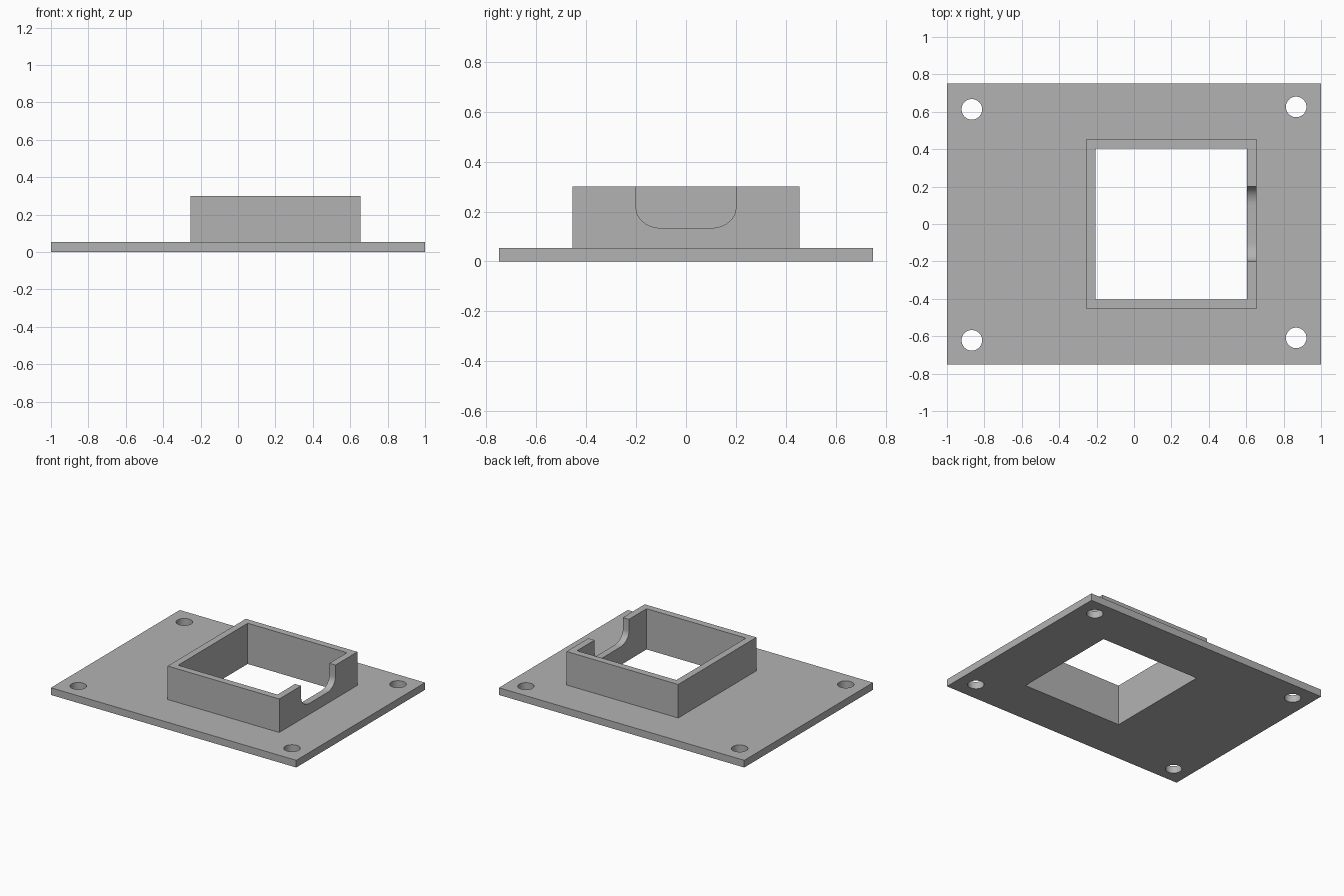
import bpy, bmesh, math
from mathutils import Matrix, Vector

cube = bpy.data.objects.get("Cube")
if cube:
    bpy.data.objects.remove(cube, do_unlink=True)

# Sizes
PLATE_TOP, RIM_TOP = 0.053, 0.3
BAY_X = 0.2              # the collar sits off centre
OUTER, INNER = 0.455, 0.405

grey = bpy.data.materials.new("plain grey")
grey.use_nodes = True
GREY = (0.45, 0.45, 0.45, 1)
grey.diffuse_color = GREY
grey.node_tree.nodes["Principled BSDF"].inputs["Base Color"].default_value = GREY


def finish(name, bm):
    bmesh.ops.recalc_face_normals(bm, faces=bm.faces)
    mesh = bpy.data.meshes.new(name)
    bm.to_mesh(mesh)
    bm.free()
    mesh.materials.append(grey)
    ob = bpy.data.objects.new(name, mesh)
    bpy.context.collection.objects.link(ob)
    return ob


def box(name, x, half_x, half_y, z0, z1):
    bm = bmesh.new()
    place = Matrix.Translation((x, 0, (z0 + z1) / 2))
    size = Matrix.Diagonal((2 * half_x, 2 * half_y, z1 - z0, 1))
    bmesh.ops.create_cube(bm, size=1, matrix=place @ size)
    return finish(name, bm)


def cylinder(name, x, y, radius):
    bm = bmesh.new()
    bmesh.ops.create_cone(bm, cap_ends=True, segments=48, radius1=radius,
                          radius2=radius, depth=0.4,
                          matrix=Matrix.Translation((x, y, 0)))
    return finish(name, bm)


def notch(name, x0, x1, half, bottom, top, rad_y, rad_z, steps=12):
    """U-shaped block with rounded lower corners, extruded along x."""
    pts = [(half, top)]
    for i in range(steps + 1):
        a = math.pi / 2 * i / steps
        pts.append((half - rad_y + rad_y * math.cos(a),
                    bottom + rad_z - rad_z * math.sin(a)))
    pts += [(-y, z) for y, z in reversed(pts)]
    bm = bmesh.new()
    face = bm.faces.new([bm.verts.new((x0, y, z)) for y, z in pts])
    ext = bmesh.ops.extrude_face_region(bm, geom=[face])
    bmesh.ops.translate(bm, vec=Vector((x1 - x0, 0, 0)),
                        verts=[g for g in ext["geom"] if isinstance(g, bmesh.types.BMVert)])
    return finish(name, bm)


def combine(target, tool, operation):
    """Apply a boolean, then drop the tool object."""
    tool.hide_render = True
    mod = target.modifiers.new("boolean", "BOOLEAN")
    mod.operation, mod.object, mod.solver = operation, tool, "EXACT"
    bpy.context.view_layer.objects.active = target
    bpy.ops.object.modifier_apply(modifier=mod.name)
    bpy.data.objects.remove(tool, do_unlink=True)


# Base plate with the raised square collar
plate = box("mounting_plate_with_collar", 0, 1, 0.75, 0, PLATE_TOP)
combine(plate, box("collar", BAY_X, OUTER, OUTER, PLATE_TOP / 2, RIM_TOP), "UNION")

# Square opening through collar and plate
combine(plate, box("opening_cutter", BAY_X, INNER, INNER, -0.2, 0.5), "DIFFERENCE")

# Rounded notch in the collar wall on the +x side
combine(plate, notch("notch_cutter", 0.5, 0.8, 0.2, 0.134, 0.5, 0.1, 0.08), "DIFFERENCE")

# Corner screw holes
for x, y in [(-0.867, 0.613), (0.867, 0.626), (-0.867, -0.622), (0.867, -0.609)]:
    combine(plate, cylinder("hole_cutter", x, y, 0.055), "DIFFERENCE")

# Smooth the holes and notch curves, keep the edges sharp
bpy.ops.object.select_all(action="DESELECT")
plate.select_set(True)
bpy.context.view_layer.objects.active = plate
bpy.ops.object.shade_smooth_by_angle(angle=math.radians(30))
